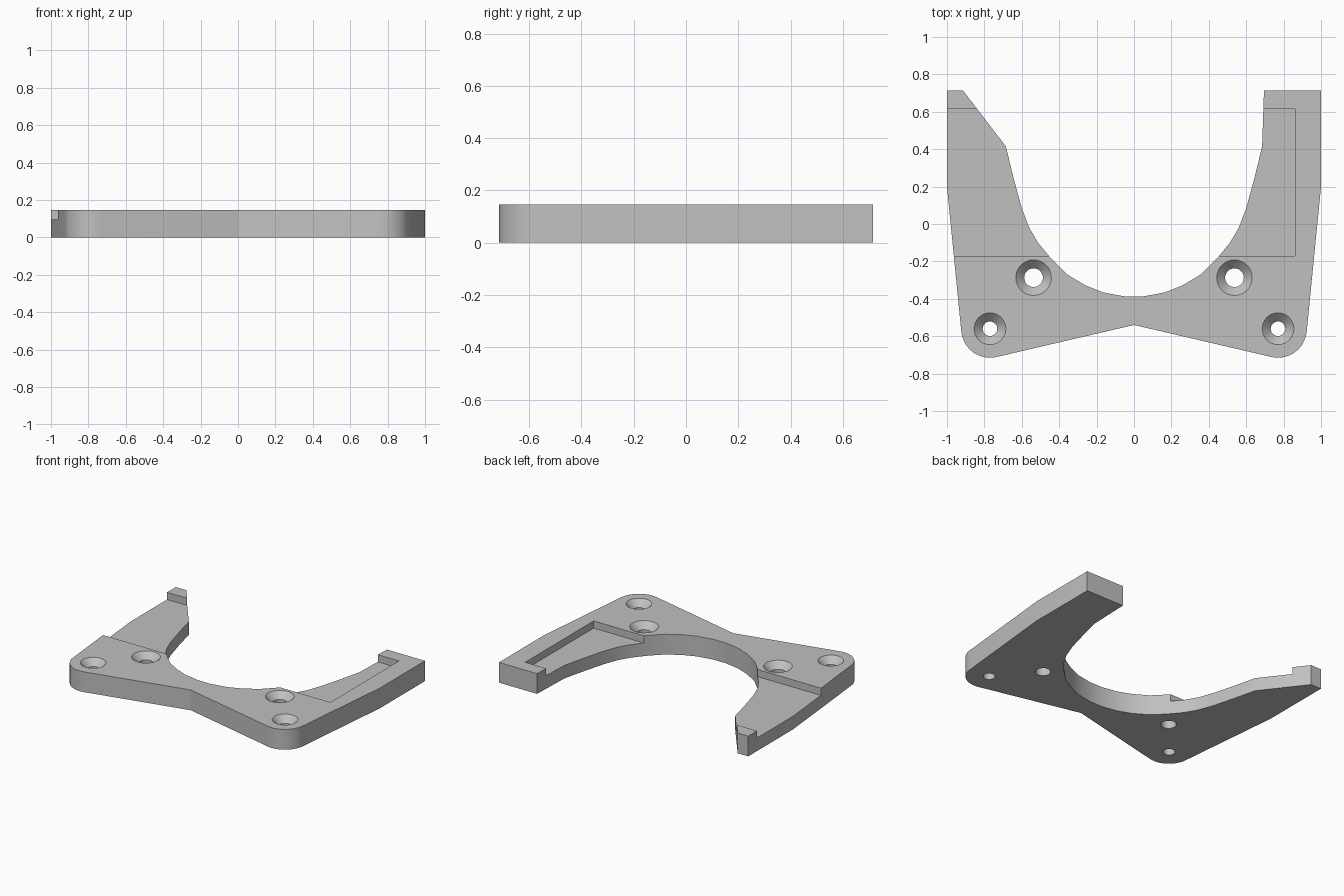
import bpy, bmesh
from math import cos, sin, radians, pi

cube = bpy.data.objects.get("Cube")
if cube:
    bpy.data.objects.remove(cube, do_unlink=True)

HEIGHT = 0.147       # plate thickness
FLOOR = 0.095        # level of the recessed arm surface
BACK = 0.715

grey = bpy.data.materials.new("plain_grey")
grey.use_nodes = True
colour = (0.53, 0.53, 0.53, 1)
grey.diffuse_color = colour
grey.node_tree.nodes["Principled BSDF"].inputs["Base Color"].default_value = colour


def loft(name, rings):
    """Closed solid skinned through a stack of rings with equal point counts."""
    bm = bmesh.new()
    loops = [[bm.verts.new(p) for p in ring] for ring in rings]
    n = len(loops[0])
    for low, high in zip(loops, loops[1:]):
        for i in range(n):
            j = (i + 1) % n
            bm.faces.new((low[i], low[j], high[j], high[i]))
    bm.faces.new(loops[0][::-1])
    bm.faces.new(loops[-1])
    bmesh.ops.recalc_face_normals(bm, faces=bm.faces)
    mesh = bpy.data.meshes.new(name)
    bm.to_mesh(mesh)
    bm.free()
    mesh.materials.append(grey)
    obj = bpy.data.objects.new(name, mesh)
    bpy.context.collection.objects.link(obj)
    return obj


def prism(name, outline, z0, z1):
    return loft(name, [[(x, y, z) for x, y in outline] for z in (z0, z1)])


def mirrored(points):
    return [(-x, y) for x, y in reversed(points)]


# Outline: curved opening, outer arms with rounded front corners
opening = [(0.05, -0.387), (0.165, -0.366), (0.26, -0.328), (0.36, -0.268),
           (0.444, -0.184), (0.513, -0.1), (0.56, -0.02), (0.6, 0.085),
           (0.645, 0.25), (0.685, 0.415)]
corner = []
for i in range(13):
    a = radians(-5.6 - i * 97.4 / 12)
    corner.append((0.77 + 0.154 * cos(a), -0.561 + 0.154 * sin(a)))
side = [(1, 0.2)] + corner

outline = (opening + [(0.695, BACK), (1, BACK)] + side + [(0, -0.54)]
           + mirrored(side) + [(-1, BACK), (-0.915, BACK)] + mirrored(opening))
plate = prism("bracket_plate", outline, 0, HEIGHT)

# Recess across both arms, open at the outer edge of the right arm
recess = [(-1.1, -0.17), (0.86, -0.17), (0.86, 0.615), (-1.1, 0.615)]
cutters = [prism("recess_cutter", recess, FLOOR, HEIGHT + 0.1)]


# Countersunk screw holes
def screw_hole(x, y, rim, bore):
    levels = [(-0.02, bore), (HEIGHT - (rim - bore), bore),
              (HEIGHT + 0.02, rim + 0.02)]
    rings = [[(x + r * cos(i * pi / 16), y + r * sin(i * pi / 16), z)
              for i in range(32)] for z, r in levels]
    return loft("hole_cutter", rings)


for s in (-1, 1):
    cutters.append(screw_hole(s * 0.537, -0.287, 0.095, 0.05))
    cutters.append(screw_hole(s * 0.77, -0.56, 0.085, 0.039))

bpy.ops.object.select_all(action="DESELECT")
bpy.context.view_layer.objects.active = plate
plate.select_set(True)
for cutter in cutters:
    cutter.hide_render = True
    mod = plate.modifiers.new("cut", "BOOLEAN")
    mod.operation = "DIFFERENCE"
    mod.solver = "EXACT"
    mod.object = cutter
    bpy.ops.object.modifier_apply(modifier=mod.name)
    bpy.data.objects.remove(cutter, do_unlink=True)

bpy.ops.object.shade_smooth_by_angle(angle=radians(25))
